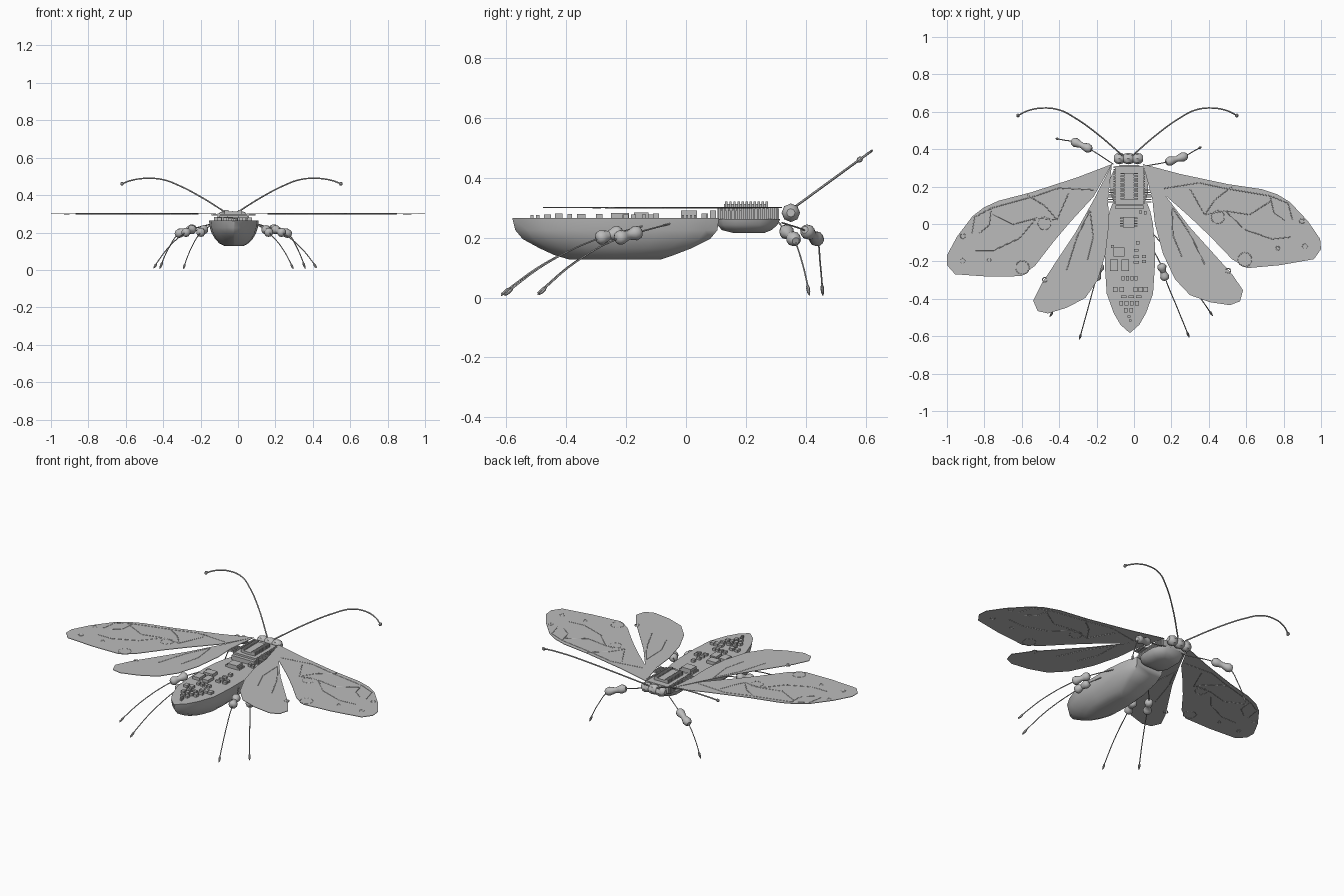
import bpy, bmesh, math
from mathutils import Vector, Matrix

if "Cube" in bpy.data.objects:
    bpy.data.objects.remove(bpy.data.objects["Cube"])

grey = bpy.data.materials.new("plain_grey")
grey.diffuse_color = (0.5, 0.5, 0.5, 1)
grey.use_nodes = True
grey.node_tree.nodes["Principled BSDF"].inputs["Base Color"].default_value = grey.diffuse_color


def smooth(ob, deg=35):
    bpy.ops.object.select_all(action='DESELECT')
    ob.select_set(True)
    bpy.context.view_layer.objects.active = ob
    bpy.ops.object.shade_smooth_by_angle(angle=math.radians(deg))


def finish(bm, name, deg=None):
    bmesh.ops.recalc_face_normals(bm, faces=bm.faces)
    me = bpy.data.meshes.new(name)
    bm.to_mesh(me)
    bm.free()
    me.materials.append(grey)
    ob = bpy.data.objects.new(name, me)
    bpy.context.collection.objects.link(ob)
    if deg:
        smooth(ob, deg)
    return ob


def boxes(name, items):
    # items: centre x, centre y, width, depth, bottom z, top z
    bm = bmesh.new()
    for x, y, w, d, z0, z1 in items:
        m = Matrix.Translation((x, y, (z0 + z1) / 2)) @ Matrix.Diagonal((w, d, z1 - z0, 1))
        bmesh.ops.create_cube(bm, size=1, matrix=m)
    return finish(bm, name)


def tubes(name, paths, r, spline='BEZIER', res=5):
    cu = bpy.data.curves.new(name, 'CURVE')
    cu.dimensions = '3D'
    cu.bevel_depth, cu.bevel_resolution, cu.resolution_u = r, 1, res
    cu.use_fill_caps = True
    for pts in paths:
        s = cu.splines.new(spline)
        target = s.bezier_points if spline == 'BEZIER' else s.points
        target.add(len(pts) - 1)
        for bp, p in zip(target, pts):
            if spline == 'BEZIER':
                bp.co = p
                bp.handle_left_type = bp.handle_right_type = 'AUTO'
            else:
                bp.co = (*p, 1)
    cu.materials.append(grey)
    ob = bpy.data.objects.new(name, cu)
    bpy.context.collection.objects.link(ob)
    bpy.ops.object.select_all(action='DESELECT')
    ob.select_set(True)
    bpy.context.view_layer.objects.active = ob
    bpy.ops.object.convert(target='MESH')
    return bpy.context.object


def lathe(name, a, b, profile, n=12):
    # profile: (fraction along a-b, radius)
    a, b = Vector(a), Vector(b)
    q = (b - a).to_track_quat('Z', 'Y')
    bm = bmesh.new()
    rings = []
    for t, r in profile:
        c = a.lerp(b, t)
        rings.append([bm.verts.new(c + q @ Vector((r * math.cos(k * math.tau / n),
                      r * math.sin(k * math.tau / n), 0))) for k in range(n)])
    for r0, r1 in zip(rings, rings[1:]):
        for k in range(n):
            bm.faces.new((r0[k], r0[(k + 1) % n], r1[(k + 1) % n], r1[k]))
    bm.faces.new(rings[0])
    bm.faces.new(rings[-1])
    return finish(bm, name, 40)


def hull(name, cx, shape, layers):
    # shape: (fraction tail to front, relative half width); layers: z, half width, y0, y1
    bm = bmesh.new()
    rings = []
    for z, hw, y0, y1 in layers:
        right = [(cx + hw * w, y0 + (y1 - y0) * t, z) for t, w in shape]
        left = [(2 * cx - x, y, z) for x, y, z in reversed(right)]
        rings.append([bm.verts.new(p) for p in right + left])
    n = len(rings[0])
    for r0, r1 in zip(rings, rings[1:]):
        for k in range(n):
            bm.faces.new((r0[k], r0[(k + 1) % n], r1[(k + 1) % n], r1[k]))
    bm.faces.new(rings[0])
    bm.faces.new(rings[-1])
    return finish(bm, name, 40)


# Abdomen and thorax: boat-shaped hulls with flat tops
hull("abdomen", -0.022,
     [(0, .03), (.06, .38), (.15, .65), (.3, .93), (.5, 1), (.7, 1), (.85, .92), (.94, .82), (1, .7)],
     [(.265, .133, -.58, .11), (.225, .128, -.57, .105), (.195, .118, -.545, .08),
      (.165, .1, -.49, .02), (.142, .078, -.44, -.04), (.127, .05, -.39, -.085)])
hull("thorax", -0.025, [(0, .6), (.1, .85), (.3, 1), (.7, 1), (.9, .8), (1, .5)],
     [(.262, .1, .1, .315), (.242, .094, .105, .305), (.225, .075, .12, .285), (.215, .05, .16, .26)])

# Thorax chip with side pins and a finned top block
boxes("thorax_chip", [(-.025, .208, .15, .205, .26, .298), (-.025, .2, .05, .145, .298, .312)])
boxes("thorax_pins", [(-.025 + s * .078, .112 + i * .0128, .012, .007, .26, .302)
                      for s in (-1, 1) for i in range(16)]
      + [(-.025 + s * .098, .118 + i * .0128, .04, .006, .29, .3) for s in (-1, 1) for i in range(6)])
boxes("top_fins", [(-.025 + s * .036, .135 + i * .0135, .022, .008, .298, .32)
                   for s in (-1, 1) for i in range(11)])

# Head: three rounded beads
for i, x in enumerate((-.078, -.03, .018)):
    w = .034 if i == 1 else .03
    lathe("head_bead", (x - w, .35, .283), (x + w, .35, .283),
          [(0, .014), (.2, .026), (.5, .031), (.8, .026), (1, .014)], 8)

# Circuit parts on the abdomen: x, y, width, depth, height
parts = [(-.08, -.15, .06, .048, .018), (-.107, -.22, .045, .06, .016), (-.048, -.22, .04, .06, .016),
         (.012, -.175, .028, .013, .012), (.012, -.205, .028, .013, .012), (.053, -.175, .022, .016, .012),
         (.053, -.2, .022, .016, .012), (.012, -.14, .024, .013, .012), (.035, .065, .016, .016, .014),
         (.06, .06, .014, .018, .014), (.02, -.1, .02, .02, .014), (-.115, -.12, .018, .018, .012),
         (-.027, -.495, .016, .012, .01), (-.02, -.515, .012, .01, .01)]
parts += [(x, -.35, .024, .028, .013) for x in (-.1, -.065, .008, .035, .062)]
parts += [(x, -.29, .016, .022, .013) for x in (-.06, -.035, -.01, .01)]
parts += [(x, -.388, .028, .014, .013) for x in (-.055, -.015, .025)]
parts += [(x, -.425, .02, .024, .014) for x in (-.068, -.04, -.012, .016)]
parts += [(x, -.462, .018, .024, .012) for x in (-.045, -.015)]
boxes("circuit_parts", [(x, y, w, d, .264, .266 + h) for x, y, w, d, h in parts])
boxes("controller_chip", [(-.027, .01, .062, .055, .266, .29)]
      + [(-.027 + s * .038, -.01 + i * .0135, .018, .006, .264, .276) for s in (-1, 1) for i in range(4)]
      + [(-.025, .09, .15, .02, .264, .29)])

# Wings: flat sheets with raised traces, right side mirrored and swung back on the left
FORE = [(0, 0), (.2, -.053), (.455, -.107), (.636, -.134), (.72, -.162), (.786, -.203), (.882, -.305),
        (.947, -.4), (.952, -.455), (.914, -.508), (.733, -.54), (.556, -.556), (.476, -.508),
        (.358, -.385), (.251, -.283), (.118, -.166)]
HIND = [(0, 0), (.118, -.166), (.25, -.337), (.385, -.487), (.476, -.588), (.535, -.674), (.519, -.733),
        (.465, -.754), (.358, -.738), (.251, -.7), (.171, -.615), (.107, -.48), (.064, -.32), (.05, -.187)]
FORE_TRACES = [[(.11, -.13), (.3, -.1), (.44, -.13), (.68, -.17), (.775, -.21), (.8, -.3)],
               [(.25, -.13), (.33, -.27), (.44, -.25), (.545, -.35), (.69, -.4), (.79, -.39)],
               [(.33, -.27), (.385, -.19), (.476, -.12)], [(.44, -.25), (.57, -.27), (.68, -.2)],
               [(.68, -.17), (.7, -.26), (.76, -.3)]]
HIND_TRACES = [[(.155, -.23), (.25, -.37), (.33, -.535)], [(.155, -.23), (.16, -.38), (.21, -.5)]]
FORE_PADS = [(.4, -.283, .035), (.545, -.51, .037), (.85, -.305, .013), (.866, -.44, .013), (.72, -.45, .01)]
HIND_PADS = [(.455, -.57, .013)]


def wing(name, side, swing, outline, traces, pads):
    def place(x, y, z=.3):
        if side > 0:
            return Vector((.048 + x, .32 + y, z))
        c, s = math.cos(swing), math.sin(swing)
        return Vector((-.118 + (-x * c - y * s) * .98, .32 + (-x * s + y * c) * .98, z))
    bm = bmesh.new()
    f = bm.faces.new([bm.verts.new(place(x, y, .2985)) for x, y in outline])
    ext = bmesh.ops.extrude_face_region(bm, geom=[f])
    bmesh.ops.translate(bm, vec=(0, 0, .003),
                        verts=[v for v in ext['geom'] if isinstance(v, bmesh.types.BMVert)])
    finish(bm, name)
    tubes(name + "_traces", [[place(*p) for p in t] for t in traces], .0035, 'POLY')
    rings = [[place(x + r * math.cos(k * math.tau / 16), y + r * math.sin(k * math.tau / 16))
              for k in range(17)] for x, y, r in pads]
    tubes(name + "_pads", rings, .003, 'POLY')


for side, tag in ((1, "right"), (-1, "left")):
    wing(tag + "_fore_wing", side, math.radians(6), FORE, FORE_TRACES, FORE_PADS)
    wing(tag + "_hind_wing", side, math.radians(8.5), HIND, HIND_TRACES, HIND_PADS)

# Antennae: rising arcs with a small ball at the end
for s, tag in ((1, "right"), (-1, "left")):
    pts = [(-.035 + s * (x + .035), y, .3 + .73 * (y - .36)) for x, y in
           [(-.01, .365), (.13, .485), (.25, .57), (.33, .61), (.42, .62), (.5, .605), (.55, .58)]]
    tubes(tag + "_antenna", [pts], .004)
    p = Vector(pts[-1])
    d = Vector((0, .008, .006))
    lathe(tag + "_antenna_tip", p - d, p + d, [(0, .004), (.25, .009), (.75, .009), (1, .004)], 8)

# Legs: wire, spool-shaped joint and pointed foot
LEGS = {"front_right": ((.06, .31, .25), (.19, .335, .22), (.265, .36, .195), (.36, .412, .012)),
        "front_left": ((-.11, .32, .25), (-.245, .405, .22), (-.315, .437, .195), (-.418, .457, .012)),
        "middle_right": ((.09, -.04, .25), (.2, -.165, .216), (.235, -.22, .2), (.42, -.49, .015)),
        "middle_left": ((-.13, -.04, .25), (-.245, -.165, .216), (-.28, -.22, .2), (-.45, -.495, .015)),
        "rear_right": ((.08, -.1, .25), (.148, -.228, .216), (.165, -.285, .2), (.295, -.605, .012)),
        "rear_left": ((-.12, -.1, .25), (-.182, -.228, .216), (-.2, -.285, .2), (-.292, -.617, .012))}
for tag, pts in LEGS.items():
    hip, a, b, tip = map(Vector, pts)
    bend = b.lerp(tip, .55) + Vector((0, 0, .02))
    tubes(tag + "_leg", [[hip, a, b, bend, tip]], .0028)
    d = (b - a) * .25
    lathe(tag + "_spool", a - d, b + d,
          [(0, .012), (.07, .021), (.2, .025), (.33, .021), (.5, .015),
           (.67, .021), (.8, .025), (.93, .021), (1, .012)])
    foot = tip + (bend - tip).normalized() * .035
    lathe(tag + "_foot", foot, tip + Vector((0, 0, -.006)), [(0, .003), (.3, .0065), (.7, .0055), (1, .001)], 8)
